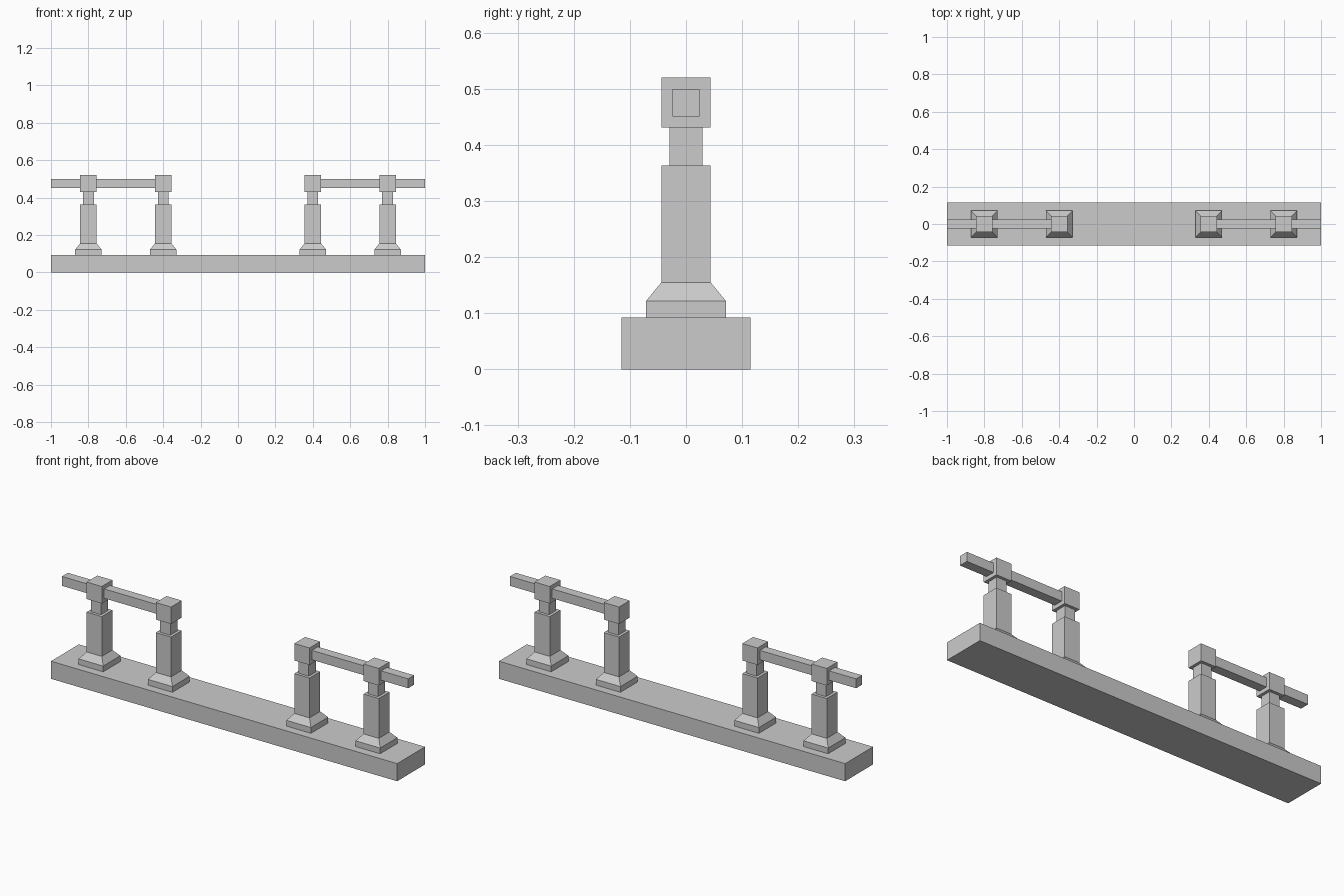
import bpy
import bmesh

if "Cube" in bpy.data.objects:
    bpy.data.objects.remove(bpy.data.objects["Cube"])

stone = bpy.data.materials.new("grey stone")
stone.use_nodes = True
stone.diffuse_color = (0.6, 0.6, 0.6, 1)
stone.node_tree.nodes["Principled BSDF"].inputs["Base Color"].default_value = (0.6, 0.6, 0.6, 1)


def finish(name, bm, x=0.0):
    bmesh.ops.recalc_face_normals(bm, faces=bm.faces)
    mesh = bpy.data.meshes.new(name)
    bm.to_mesh(mesh)
    bm.free()
    mesh.materials.append(stone)
    obj = bpy.data.objects.new(name, mesh)
    obj.location.x = x
    bpy.context.collection.objects.link(obj)


def box(name, x0, x1, half_y, z0, z1):
    bm = bmesh.new()
    bmesh.ops.create_cube(bm, size=1)
    for v in bm.verts:
        v.co.x = x1 if v.co.x > 0 else x0
        v.co.y = half_y if v.co.y > 0 else -half_y
        v.co.z = z1 if v.co.z > 0 else z0
    finish(name, bm)


def square_post(name, x, profile):
    """Stack square rings given as (half width, height) and skin them."""
    bm = bmesh.new()
    rings = [[bm.verts.new((sx * h, sy * h, z))
              for sx, sy in ((-1, -1), (1, -1), (1, 1), (-1, 1))]
             for h, z in profile]
    bm.faces.new(rings[0])
    bm.faces.new(rings[-1])
    for low, high in zip(rings, rings[1:]):
        for i in range(4):
            j = (i + 1) % 4
            bm.faces.new((low[i], low[j], high[j], high[i]))
    finish(name, bm, x)


# Long plinth under everything
box("base_slab", -1, 1, 0.115, 0, 0.092)

# Foot, sloped collar, shaft, neck and cap of a post
POST = [(0.071, 0.092), (0.071, 0.122), (0.044, 0.155), (0.044, 0.363),
        (0.029, 0.363), (0.029, 0.431), (0.044, 0.431), (0.044, 0.52)]

for side, sign in (("left", 1), ("right", -1)):
    square_post(side + "_inner_post", sign * 0.4, POST)
    square_post(side + "_outer_post", sign * 0.8, POST)
    # Rail runs from the inner cap, through the outer cap, to the slab's end
    start, end = sorted((sign * 0.4, sign * 1.0))
    box(side + "_rail", start, end, 0.0245, 0.451, 0.5)
